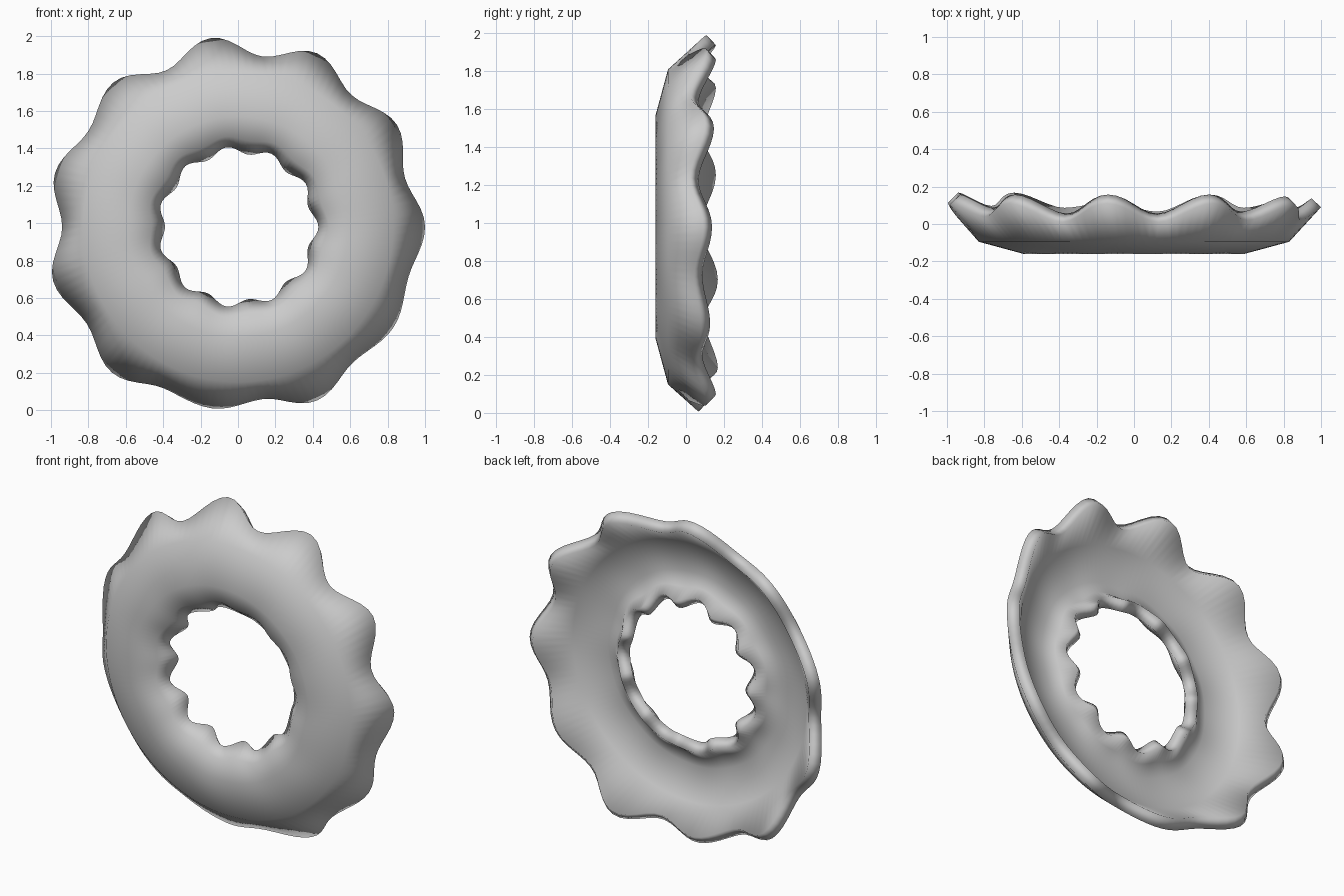
import bpy, bmesh, math

if "Cube" in bpy.data.objects:
    bpy.data.objects.remove(bpy.data.objects["Cube"], do_unlink=True)

LOBES = 11
SEGMENTS = LOBES * 12
CENTRE_Z = 0.98
THICKNESS = 0.07
# Outer radius at each drip, and at the dip that follows it
PEAKS = [1.0, 1.01, 1.02, 1.02, 1.02, 1.02, 1.03, 1.03, 0.98, 1.02, 0.99]
DIPS = [0.93, 0.93, 0.92, 0.92, 0.95, 0.94, 0.96, 0.95, 0.93, 0.95, 0.95]


def rim_radius(turn):
    """Blend smoothly from drip to dip to drip around the rim."""
    k = int(turn) % LOBES
    f = turn - int(turn)
    peak = PEAKS[k] if f < 0.5 else PEAKS[(k + 1) % LOBES]
    w = 0.5 + 0.5 * math.cos(2 * math.pi * f)
    return DIPS[k] + (peak - DIPS[k]) * w


def section(turn):
    """Radius and depth from the hole edge to the outer rim."""
    wave = math.cos(2 * math.pi * turn)
    rim = rim_radius(turn)
    return [(0.41 + 0.02 * wave, -0.045 - 0.025 * wave),
            (0.475 + 0.012 * wave, -0.12),
            (0.59, -0.16),
            (0.83, -0.095),
            (rim, rim - 0.91)]


# Icing shell: a wavy ring given thickness towards the back
bm = bmesh.new()
rings = []
for i in range(SEGMENTS):
    a = 2 * math.pi * i / SEGMENTS
    rings.append([bm.verts.new((r * math.cos(a), y, CENTRE_Z + r * math.sin(a)))
                  for r, y in section(i * LOBES / SEGMENTS)])
for i, ring in enumerate(rings):
    following = rings[(i + 1) % SEGMENTS]
    for j in range(len(ring) - 1):
        bm.faces.new((ring[j], ring[j + 1], following[j + 1], following[j]))
bm.normal_update()
if sum(f.normal.y for f in bm.faces) > 0:
    bmesh.ops.reverse_faces(bm, faces=bm.faces[:])
mesh = bpy.data.meshes.new("icing_ring")
bm.to_mesh(mesh)
bm.free()
icing = bpy.data.objects.new("icing_ring", mesh)
bpy.context.collection.objects.link(icing)

solid = icing.modifiers.new("thickness", "SOLIDIFY")
solid.thickness = THICKNESS
solid.offset = -1

for p in mesh.polygons:
    p.use_smooth = True

# Plain grey
grey = bpy.data.materials.new("light_grey")
grey.use_nodes = True
colour = (0.6, 0.6, 0.6, 1)
grey.diffuse_color = colour
grey.node_tree.nodes["Principled BSDF"].inputs["Base Color"].default_value = colour
mesh.materials.append(grey)
